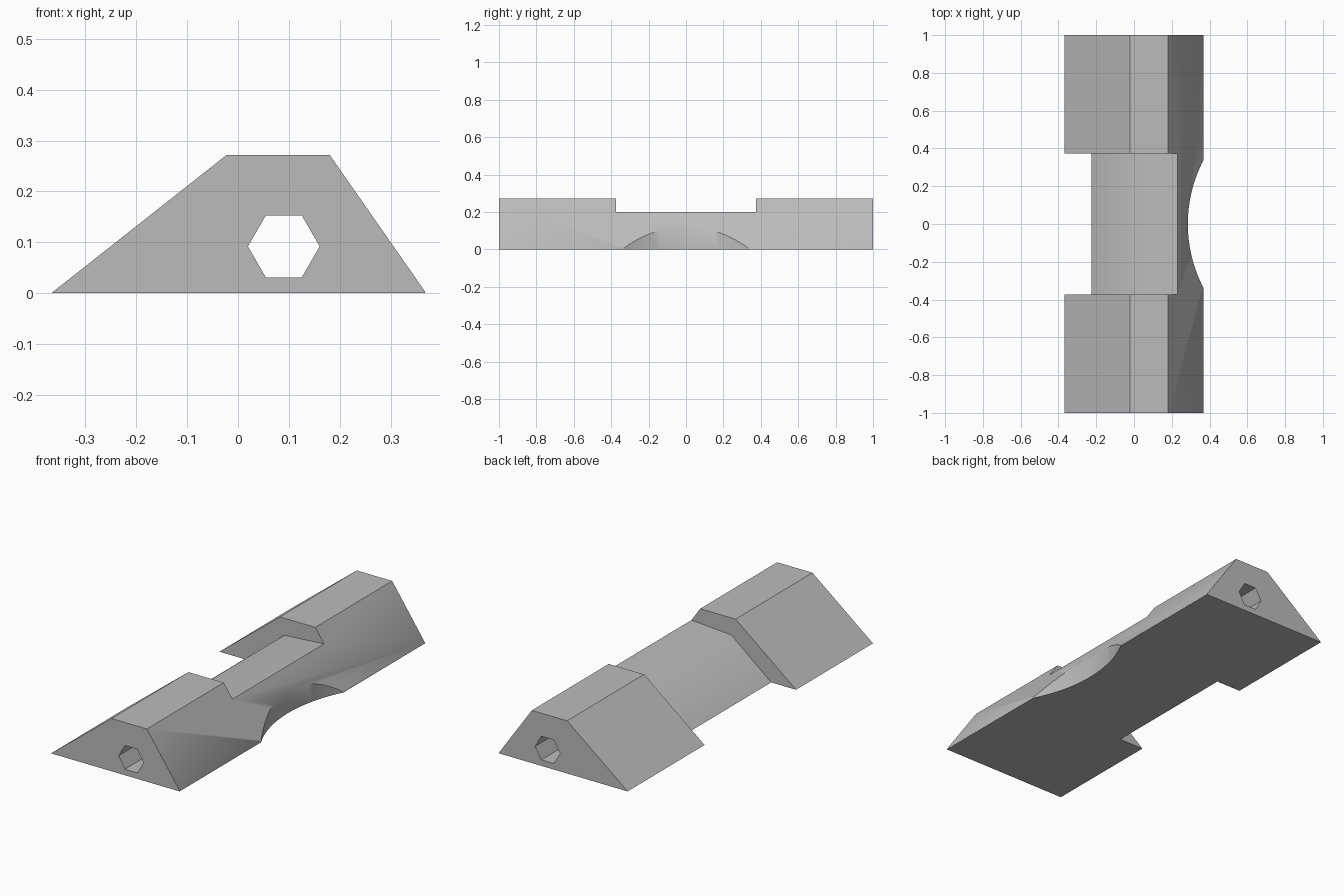
import bpy, bmesh, math
from mathutils import Vector

cube = bpy.data.objects.get("Cube")
if cube:
    bpy.data.objects.remove(cube, do_unlink=True)

# One plain grey for the whole block
grey = bpy.data.materials.new("plain grey")
grey.use_nodes = True
colour = (0.5, 0.5, 0.5, 1)
grey.diffuse_color = colour
grey.node_tree.nodes["Principled BSDF"].inputs["Base Color"].default_value = colour


def prism(name, outline, start, sweep):
    """Extrude an outline of 3D points, shifted to start, along sweep."""
    bm = bmesh.new()
    base = bm.faces.new([bm.verts.new(Vector(p) + Vector(start)) for p in outline])
    grown = bmesh.ops.extrude_face_region(bm, geom=[base])["geom"]
    top = [v for v in grown if isinstance(v, bmesh.types.BMVert)]
    bmesh.ops.translate(bm, verts=top, vec=sweep)
    bmesh.ops.recalc_face_normals(bm, faces=bm.faces)
    mesh = bpy.data.meshes.new(name)
    bm.to_mesh(mesh)
    bm.free()
    mesh.materials.append(grey)
    obj = bpy.data.objects.new(name, mesh)
    bpy.context.collection.objects.link(obj)
    return obj


def side_profile(points):
    return [(x, 0, z) for x, z in points]


def ring(radius, count):
    angles = [2 * math.pi * i / count for i in range(count)]
    return [(radius * math.cos(a), radius * math.sin(a)) for a in angles]


# Long bar with two unequal slopes and a tiny lip at the foot
body = prism("wedge_block", side_profile([(-0.367, 0), (0.367, 0), (0.367, 0.004),
                                          (0.18, 0.272), (-0.022, 0.272)]),
             (0, -1, 0), (0, 2, 0))

# Lowered saddle across the middle
saddle = prism("saddle_cutter", side_profile([(-0.349, -0.1), (0.003, 0.184), (0.4, 0.212),
                                              (0.4, 0.4), (-0.5, 0.4), (-0.5, -0.1)]),
               (0, -0.373, 0), (0, 0.746, 0))

# Hexagonal bore along the length
bore = prism("bore_cutter", side_profile(ring(0.0705, 6)), (0.09, -1.2, 0.092), (0, 2.4, 0))

# Upright round scoop in the steep side
scoop = prism("scoop_cutter", [(x, y, 0) for x, y in ring(0.73, 160)],
              (1.015, 0, -0.1), (0, 0, 0.5))

cutters = [saddle, bore, scoop]
for cutter in cutters:
    cutter.hide_render = True
    cut = body.modifiers.new(cutter.name, 'BOOLEAN')
    cut.operation = 'DIFFERENCE'
    cut.solver = 'EXACT'
    cut.object = cutter

# Bake the cuts, then drop the cutters
bpy.context.view_layer.update()
baked = bpy.data.meshes.new_from_object(
    body.evaluated_get(bpy.context.evaluated_depsgraph_get()))
body.modifiers.clear()
body.data = baked
for cutter in cutters:
    bpy.data.objects.remove(cutter, do_unlink=True)

# Smooth the scoop and the saddle fold, keep other edges crisp
bpy.ops.object.select_all(action='DESELECT')
body.select_set(True)
bpy.context.view_layer.objects.active = body
bpy.ops.object.shade_smooth_by_angle(angle=math.radians(36.5))
